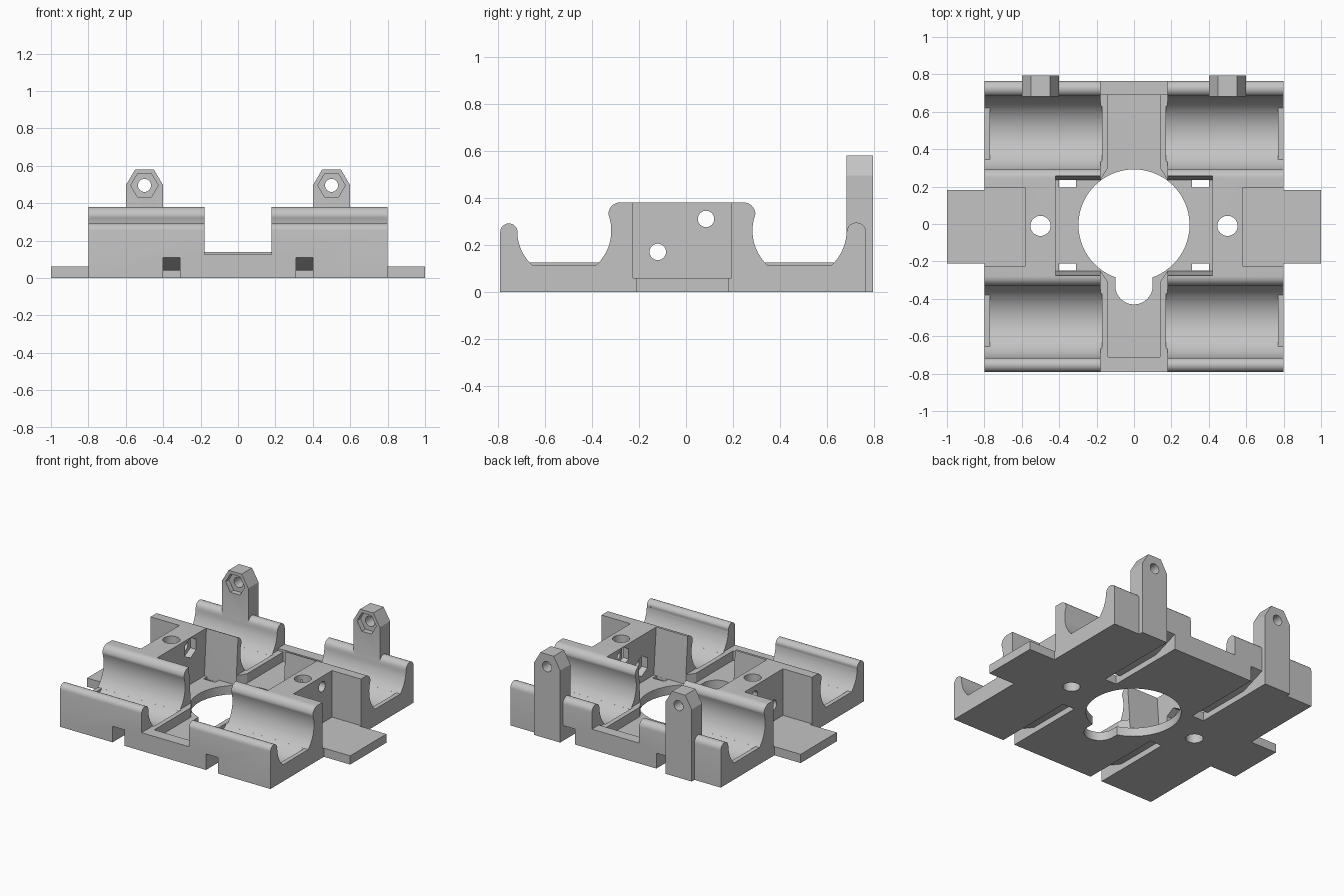
import bpy, bmesh, math
from mathutils import Vector

if "Cube" in bpy.data.objects:
    bpy.data.objects.remove(bpy.data.objects["Cube"], do_unlink=True)

grey = bpy.data.materials.new("plain grey plastic")
grey.use_nodes = True
grey.diffuse_color = (0.55, 0.55, 0.55, 1)
grey.node_tree.nodes["Principled BSDF"].inputs["Base Color"].default_value = grey.diffuse_color

PLACE = {"X": lambda u, v, d: (d, u, v),
         "Y": lambda u, v, d: (u, d, v),
         "Z": lambda u, v, d: (u, v, d)}


def prism(name, axis, points, start, end):
    """Extrude a 2D outline along an axis."""
    bm = bmesh.new()
    face = bm.faces.new([bm.verts.new(PLACE[axis](u, v, start)) for u, v in points])
    out = bmesh.ops.extrude_face_region(bm, geom=[face])
    verts = [g for g in out["geom"] if isinstance(g, bmesh.types.BMVert)]
    bmesh.ops.translate(bm, verts=verts, vec=Vector(PLACE[axis](0, 0, end - start)))
    bmesh.ops.recalc_face_normals(bm, faces=bm.faces)
    mesh = bpy.data.meshes.new(name)
    bm.to_mesh(mesh)
    bm.free()
    mesh.materials.append(grey)
    ob = bpy.data.objects.new(name, mesh)
    bpy.context.collection.objects.link(ob)
    return ob


def rect(u0, v0, u1, v1):
    return [(u0, v0), (u1, v0), (u1, v1), (u0, v1)]


def arc(cu, cv, r, a0, a1, n=10):
    angles = [math.radians(a0 + (a1 - a0) * i / n) for i in range(n + 1)]
    return [(cu + r * math.cos(a), cv + r * math.sin(a)) for a in angles]


def circle(cu, cv, r, n=32, turn=0):
    return arc(cu, cv, r, turn, turn + 360, n)[:-1]


def combine(target, other, operation):
    """Apply a boolean and throw the second shape away."""
    mod = target.modifiers.new("bool", "BOOLEAN")
    mod.operation = operation
    mod.solver = "EXACT"
    mod.object = other
    bpy.context.view_layer.objects.active = target
    bpy.ops.object.modifier_apply(modifier=mod.name)
    bpy.data.objects.remove(other, do_unlink=True)


def cut(axis, points, start, end):
    combine(carriage, prism("cutter", axis, points, start, end), "DIFFERENCE")


def add(axis, points, start, end):
    combine(carriage, prism("addition", axis, points, start, end), "UNION")


# Side profile: two bearing troughs either side of a raised block
BACK, FRONT, AXLE, R, LIP = 0.4825, -0.5175, 0.26, 0.2, 46.5
profile = [(-0.79, 0), (0.765, 0)]
profile += arc(0.724, 0.254, 0.041, 0, 180)
profile += arc(BACK, AXLE, R, -3, -LIP)
profile += arc(BACK, AXLE, R, LIP - 180, -195)
profile += arc(0.245, 0.33, 0.05, 0, 90)
profile += arc(-0.28, 0.33, 0.05, 90, 180)
profile += arc(FRONT, AXLE, R, 15, -LIP)
profile += arc(FRONT, AXLE, R, LIP - 180, -177)
profile += arc(-0.753, 0.254, 0.037, 0, 180)

carriage = prism("carriage_body", "X", profile, 0.18, 0.8)
add("X", profile, -0.8, -0.18)

# Low bridge joining both halves, a little higher at the back
bridge = [(-0.79, 0), (0.765, 0), (0.765, 0.14), (0.69, 0.14), (0.69, 0.125), (-0.79, 0.125)]
add("X", bridge, -0.18, 0.18)

# Bearing seats, deeper than the end lips
for s in (-1, 1):
    for cy in (BACK, FRONT):
        cut("X", circle(cy, AXLE, R, 64), s * 0.172, s * 0.77)

# Centre well with leaning walls, and the recessed channel in the bridge
cut("X", [(-0.25, 0.06), (0.235, 0.06), (0.262, 0.45), (-0.282, 0.45)], -0.42, 0.42)
half = [(0.14, -0.71), (0.14, -0.31), (0.18, -0.25), (0.18, 0.235), (0.14, 0.3), (0.14, 0.69)]
cut("Z", half + [(-x, y) for x, y in reversed(half)], 0.06, 0.5)

# Tool opening with its round front notch
cut("Z", circle(0, -0.005, 0.297, 64), -0.1, 0.5)
cut("Z", arc(0, -0.33, 0.1, 180, 360, 20) + [(0.1, -0.2), (-0.1, -0.2)], -0.1, 0.5)

# Tie slots under each bearing, sloping in and rising in the well
slot = [(-0.9, -0.1), (-0.21, -0.1), (-0.21, 0.09), (-0.249, 0.09),
        (-0.249, 0.04), (-0.6, 0.04), (-0.79, 0.11), (-0.9, 0.11)]
for s in (-1, 1):
    for outline in (slot, [(-y - 0.014, z) for y, z in slot]):
        cut("X", outline, s * 0.31, s * 0.4)

for s in (-1, 1):
    # Side pocket, tab and vertical bolt hole
    cut("X", rect(-0.225, 0.06, 0.193, 0.5), s * 0.58, s * 0.9)
    add("X", rect(-0.21, 0, 0.183, 0.06), s * 0.78, s)
    cut("Z", circle(s * 0.5, -0.01, 0.054), -0.1, 0.5)
    # Belt screws with hexagonal nut traps on the inner wall
    for y, z in ((-0.12, 0.17), (0.085, 0.31)):
        cut("X", circle(y, z, 0.035, 24), s * 0.35, s * 0.7)
        cut("X", circle(y, z, 0.07, 6, 90), s * 0.35, s * 0.465)
    # Upright post with chamfered top, hole and nut trap
    cx = s * 0.5
    post = [(cx - 0.1, 0), (cx + 0.1, 0), (cx + 0.1, 0.495),
            (cx + 0.05, 0.58), (cx - 0.05, 0.58), (cx - 0.1, 0.495)]
    add("Y", post, 0.683, 0.795)
    cut("Y", circle(cx, 0.495, 0.035, 24), 0.6, 0.9)
    cut("Y", circle(cx, 0.495, 0.073, 6), 0.6, 0.72)

# Smooth the curved seats, keep edges crisp
bpy.ops.object.select_all(action="DESELECT")
carriage.select_set(True)
bpy.context.view_layer.objects.active = carriage
bpy.ops.object.shade_smooth_by_angle(angle=math.radians(25))
